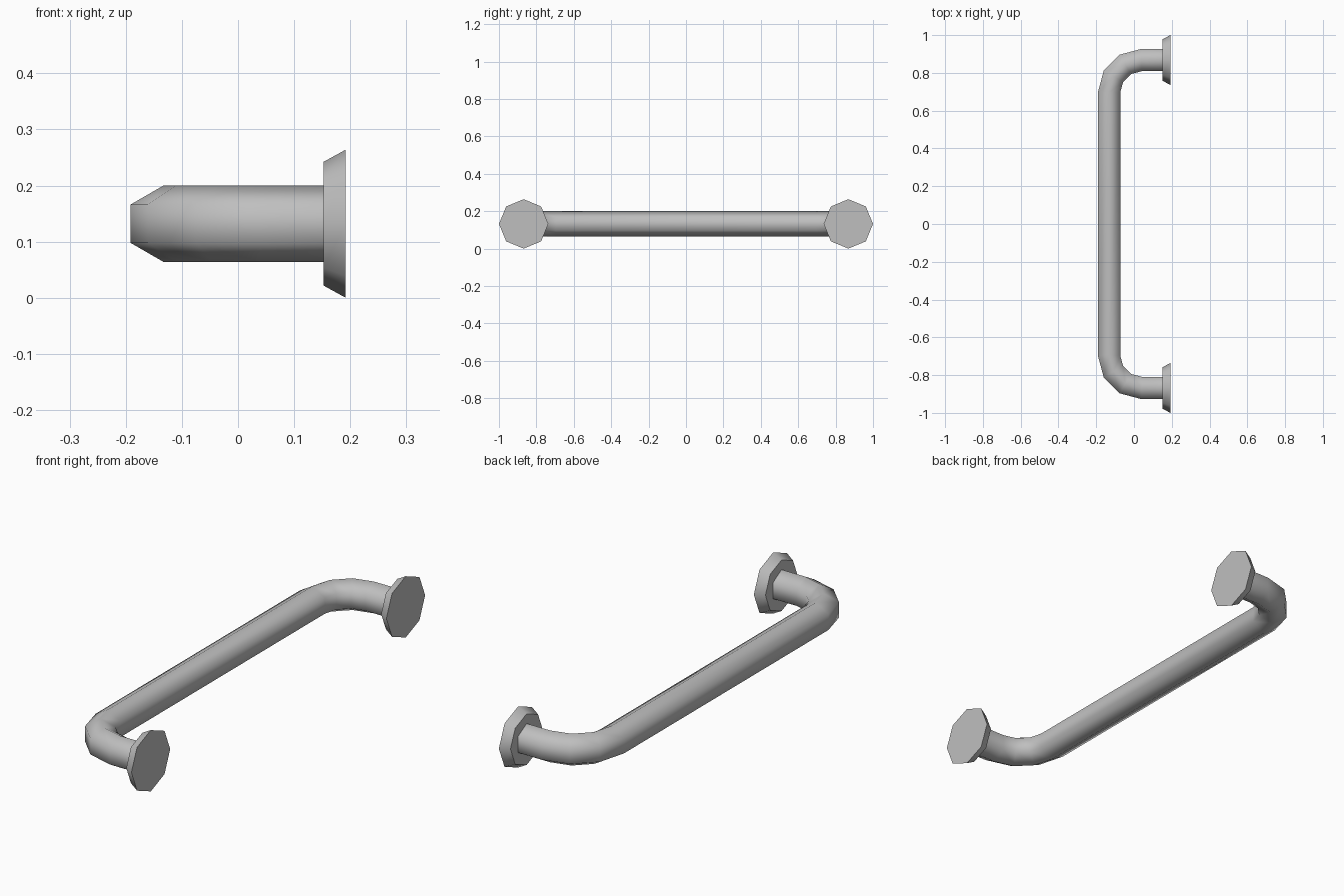
import bpy
import bmesh
from math import sin, cos, pi, radians
from mathutils import Vector

cube = bpy.data.objects.get("Cube")
if cube:
    bpy.data.objects.remove(cube, do_unlink=True)

MID_Z = 0.132      # height of the bar's axis
TUBE_R = 0.0685    # corner radius of the six-sided tube
BEND_R = 0.172     # radius of the corner bends
BEND_X, BEND_Y = 0.04, 0.696
END_Y = BEND_Y + BEND_R

metal = bpy.data.materials.new("grey metal")
metal.use_nodes = True
colour = (0.52, 0.52, 0.52, 1)
metal.diffuse_color = colour
metal.node_tree.nodes["Principled BSDF"].inputs["Base Color"].default_value = colour


def loft(name, rings, smooth_angle):
    """Skin a list of vertex rings, cap both ends and shade smooth by angle."""
    bm = bmesh.new()
    loops = [[bm.verts.new(p) for p in ring] for ring in rings]
    for a, b in zip(loops, loops[1:]):
        for i in range(len(a)):
            j = (i + 1) % len(a)
            bm.faces.new((a[i], a[j], b[j], b[i]))
    bm.faces.new(loops[0])
    bm.faces.new(loops[-1])
    bmesh.ops.recalc_face_normals(bm, faces=bm.faces)
    mesh = bpy.data.meshes.new(name)
    bm.to_mesh(mesh)
    bm.free()
    mesh.materials.append(metal)
    obj = bpy.data.objects.new(name, mesh)
    bpy.context.collection.objects.link(obj)
    bpy.ops.object.select_all(action='DESELECT')
    obj.select_set(True)
    bpy.context.view_layer.objects.active = obj
    bpy.ops.object.shade_smooth_by_angle(angle=radians(smooth_angle))


def ring(centre, outward, radius, sides):
    """Polygon with a corner at the top, spanned by z and the outward direction."""
    up = Vector((0, 0, 1))
    return [centre + radius * (cos(2 * pi * i / sides) * up + sin(2 * pi * i / sides) * outward)
            for i in range(sides)]


# Bent bar: straight stub, three-step bend, long grip, then the mirrored end
path = [(Vector((0.155, END_Y, MID_Z)), Vector((0, 1, 0)))]
for degrees in (90, 60, 30, 0):
    a = radians(degrees)
    out = Vector((-cos(a), sin(a), 0))
    path.append((Vector((BEND_X, BEND_Y, MID_Z)) + BEND_R * out, out))
flip = Vector((1, -1, 1))
path += [(c * flip, o * flip) for c, o in reversed(path)]
loft("grab_bar", [ring(c, o, TUBE_R, 6) for c, o in path], 65)

# Eight-sided wall flanges, wider at the wall
for side, name in ((-1, "front_flange"), (1, "back_flange")):
    loft(name, [ring(Vector((x, side * END_Y, MID_Z)), Vector((0, 1, 0)), r, 8)
                for x, r in ((0.152, 0.11), (0.192, 0.132))], 55)
